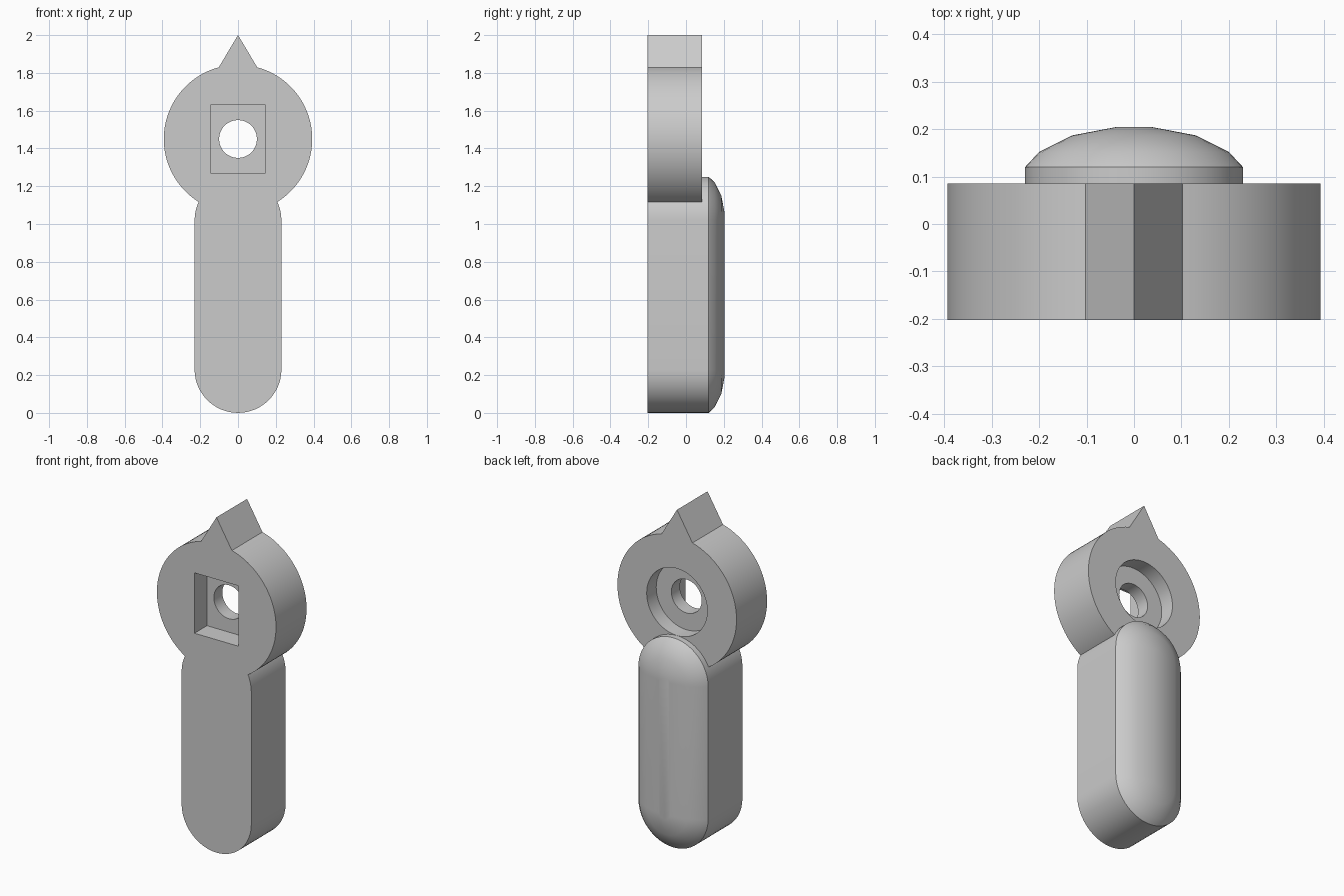
import bpy, bmesh
from math import sin, cos, pi, asin, radians

cube = bpy.data.objects.get("Cube")
if cube:
    bpy.data.objects.remove(cube, do_unlink=True)

grey = bpy.data.materials.new("plain grey")
grey.use_nodes = True
color = (0.6, 0.6, 0.6, 1)
grey.diffuse_color = color
grey.node_tree.nodes["Principled BSDF"].inputs["Base Color"].default_value = color

FRONT, BACK = -0.203, 0.085
HEAD_Z, HEAD_R = 1.45, 0.393


def loft(name, rings):
    """Closed solid through rings; each ring is (y, [(x, z), ...])."""
    bm = bmesh.new()
    loops = [[bm.verts.new((x, y, z)) for x, z in pts] for y, pts in rings]
    n = len(loops[0])
    for a, b in zip(loops, loops[1:]):
        for i in range(n):
            j = (i + 1) % n
            bm.faces.new((a[i], a[j], b[j], b[i]))
    bm.faces.new(loops[0])
    bm.faces.new(loops[-1])
    bmesh.ops.recalc_face_normals(bm, faces=bm.faces)
    mesh = bpy.data.meshes.new(name)
    bm.to_mesh(mesh)
    bm.free()
    mesh.materials.append(grey)
    obj = bpy.data.objects.new(name, mesh)
    bpy.context.collection.objects.link(obj)
    return obj


def prism(name, pts, y0, y1):
    return loft(name, [(y0, pts), (y1, pts)])


def arc(r, z, start, end, n):
    return [(r * cos(start + (end - start) * i / n), z + r * sin(start + (end - start) * i / n))
            for i in range(n + 1)]


def circle(r, z, n=64):
    return arc(r, z, 0, 2 * pi, n)[:-1]


def capsule(r, low, high, n=24):
    return arc(r, high, 0, pi, n) + arc(r, low, pi, 2 * pi, n)


def combine(target, tool, operation):
    mod = target.modifiers.new(operation.title(), 'BOOLEAN')
    mod.operation, mod.solver, mod.object = operation, 'EXACT', tool
    bpy.context.view_layer.objects.active = target
    bpy.ops.object.modifier_apply(modifier=mod.name)
    bpy.data.objects.remove(tool, do_unlink=True)


# Round head with a pointed tip on top
half = asin(0.102 / HEAD_R)
outline = arc(HEAD_R, HEAD_Z, pi / 2 + half, 2.5 * pi - half, 80) + [(0, 2.0)]
knob = prism("pointer_knob", outline, FRONT, BACK)

# Square recess in front, round recess behind, round hole between
square = [(-0.145, 1.27), (0.145, 1.27), (0.145, 1.63), (-0.145, 1.63)]
combine(knob, prism("square_cutter", square, FRONT - 0.1, -0.085), 'DIFFERENCE')
combine(knob, prism("back_cutter", circle(0.2, HEAD_Z), -0.005, BACK + 0.1), 'DIFFERENCE')
combine(knob, prism("hole_cutter", circle(0.1, HEAD_Z), -0.15, 0.05), 'DIFFERENCE')

# Rounded handle with a domed back
R = 0.23
steps = [(FRONT, 0), (0.12, 0), (0.152, 0.03), (0.187, 0.1), (0.205, 0.195)]
handle = loft("handle", [(y, capsule(R - inset, R, 1.02)) for y, inset in steps])
combine(knob, handle, 'UNION')

bpy.ops.object.select_all(action='DESELECT')
knob.select_set(True)
bpy.context.view_layer.objects.active = knob
bpy.ops.object.shade_smooth_by_angle(angle=radians(30))
